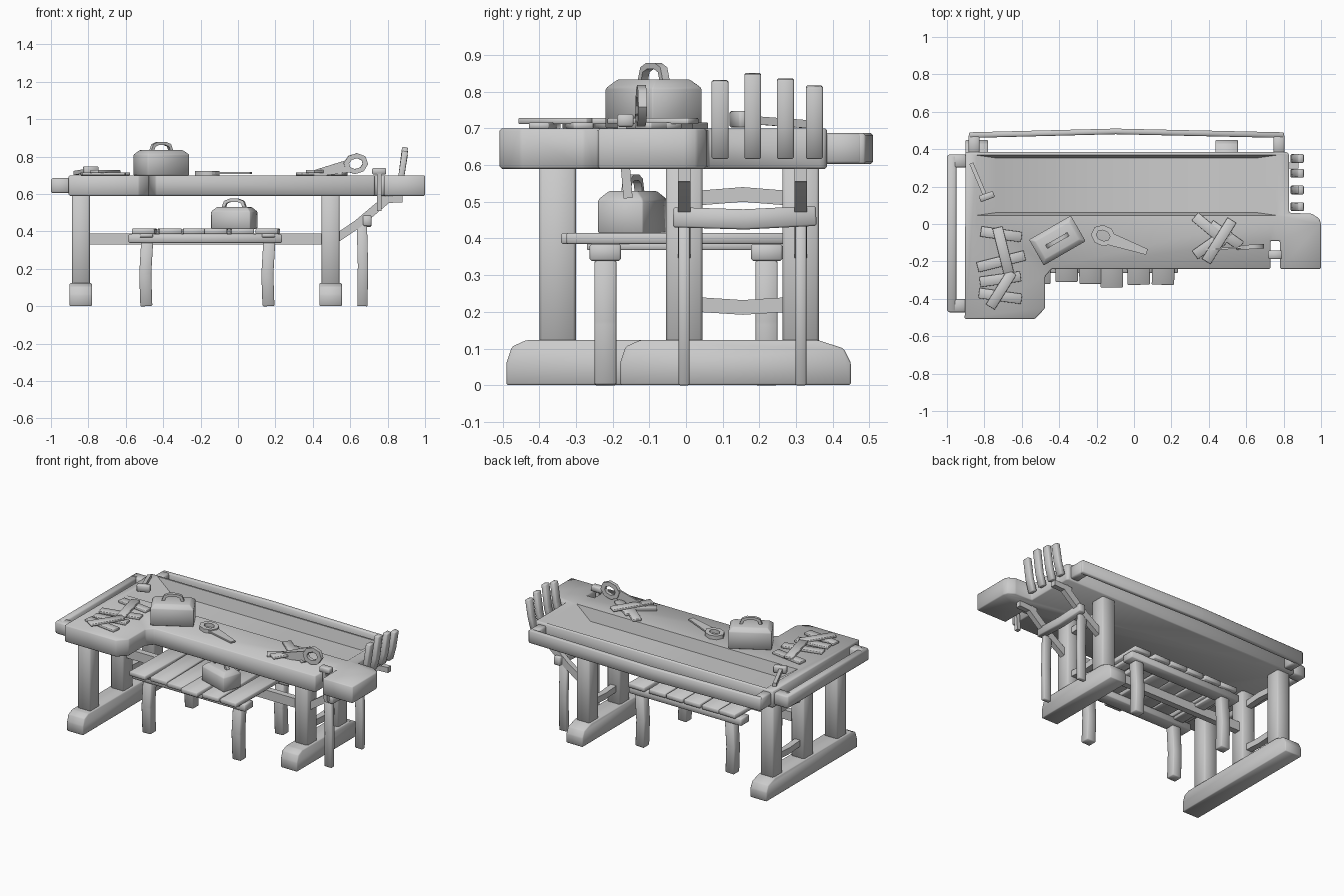
import bpy, bmesh, math
from mathutils import Vector, Matrix

if "Cube" in bpy.data.objects:
    bpy.data.objects.remove(bpy.data.objects["Cube"])


def finish(name, bm, bevel=0.0):
    bmesh.ops.recalc_face_normals(bm, faces=bm.faces[:])
    if bevel:
        bmesh.ops.bevel(bm, geom=bm.edges[:], offset=bevel, segments=1, affect='EDGES')
    me = bpy.data.meshes.new(name)
    bm.to_mesh(me)
    bm.free()
    ob = bpy.data.objects.new(name, me)
    bpy.context.collection.objects.link(ob)
    return ob


def loft(name, loops, mat=Matrix(), bevel=0.0, closed=False):
    """Skin a list of point loops, capped unless the loops form a closed ring."""
    bm = bmesh.new()
    rings = [[bm.verts.new(p) for p in loop] for loop in loops]
    for A, B in zip(rings, rings[1:] + (rings[:1] if closed else [])):
        for j in range(len(A)):
            k = (j + 1) % len(A)
            bm.faces.new((A[j], A[k], B[k], B[j]))
    if not closed:
        bm.faces.new(rings[0])
        bm.faces.new(rings[-1])
    bm.transform(mat)
    return finish(name, bm, bevel)


def box(name, c, s, rz=0, bevel=0.0):
    bm = bmesh.new()
    bmesh.ops.create_cube(bm, size=1)
    bm.transform(Matrix.Translation(c) @ Matrix.Rotation(math.radians(rz), 4, 'Z') @ Matrix.Diagonal((*s, 1)))
    return finish(name, bm, bevel)


def prism(name, pts, depth, mat=Matrix(), bevel=0.0):
    """Extrude a local XY outline along local Z, then place it."""
    return loft(name, [[(x, y, z) for x, y in pts] for z in (0, depth)], mat, bevel)


def rect(sx, sy, z, cx=0, cy=0):
    return [(cx + sx / 2 * u, cy + sy / 2 * v, z) for u, v in ((-1, -1), (1, -1), (1, 1), (-1, 1))]


def sweep(name, path, w, h, normal, closed=False, mat=Matrix(), bevel=0.0):
    """Rectangular bar along a path: w in the path plane, h along the normal."""
    P = [Vector(p) for p in path]
    n, N = Vector(normal).normalized(), len(path)
    loops = []
    for i, p in enumerate(P):
        a = P[i - 1] if (i or closed) else p
        b = P[(i + 1) % N] if (i < N - 1 or closed) else p
        d1, d2 = (p - a).normalized(), (b - p).normalized()
        side = (d1 + d2).normalized().cross(n).normalized()
        ref = (d2 if d2.length else d1).cross(n).normalized()
        k = w / 2 / max(0.4, side.dot(ref))
        loops.append([p + side * k * u + n * h / 2 * v for u, v in ((-1, -1), (1, -1), (1, 1), (-1, 1))])
    return loft(name, loops, mat, bevel, closed)


def axes(x, y, z, loc):
    return Matrix.Translation(loc) @ Matrix((x, y, z)).transposed().to_4x4()


# worktop with a front-left wing, slotted right jaw and sunken tray
outline = [(-.9, .385), (.82, .385), (.83, .37), (.83, .06), (.95, .055), (.99, .03), (1, 0),
           (1, -.24), (.78, -.24), (.78, -.09), (.73, -.09), (.73, -.24), (-.44, -.24),
           (-.475, -.28), (-.475, -.45), (-.53, -.508), (-.905, -.508)]
top = prism("worktop", outline, .11, Matrix.Translation((0, 0, .59)), .006)
cutter = loft("tray_cutter", [rect(1.38, .29, .622, -.04, .207), rect(1.66, .33, .72, -.04, .207)])
cutter.hide_render = True
m = top.modifiers.new("tray", 'BOOLEAN')
m.operation, m.object, m.solver = 'DIFFERENCE', cutter, 'EXACT'
bpy.context.view_layer.objects.active = top
bpy.ops.object.modifier_apply(modifier=m.name)
bpy.data.objects.remove(cutter)

# back rail and left rail on short arms
sweep("back_rail", [(-.882, .475, .645), (-.1, .495, .645), (.802, .475, .645)], .03, .084, (0, 0, 1), bevel=.006)
for x in (-.855, .775):
    box("back_rail_arm", (x, .425, .645), (.06, .11, .084), bevel=.008)
box("left_rail", (-.975, -.05, .645), (.05, .84, .08), bevel=.008)
for y in (.337, -.437):
    box("left_rail_arm", (-.945, y, .645), (.1, .07, .08), bevel=.008)

# sled feet, legs and side rungs
for x, y0, legs in ((-.84, -.49, (-.35, -.005, .313)), (.495, -.18, (-.005, .313))):
    prof = [(y0, 0), (y0, .06), (y0 + .015, .105), (y0 + .055, .123), (.36, .123),
            (.43, .1), (.45, .06), (.45, 0)]
    prism("foot", prof, .12, axes((0, 1, 0), (0, 0, 1), (1, 0, 0), (x - .06, 0, 0)), .005)
    for y in legs:
        box("leg", (x, y, .36), (.095, .1, .49), bevel=.008)
    for z in (.22, .51):
        sweep("side_rung", [(x, .03, z), (x, .155, z - .008 if z < .4 else z + .01), (x, .28, z)],
              .04, .04, (1, 0, 0))
box("long_stretcher", (-.17, -.005, .36), (1.26, .04, .06))

# low slatted bench
for y in (-.22, .22):
    box("bench_beam", (-.175, y, .362), (.82, .085, .046), bevel=.005)
    for x in (-.49, .163):
        sweep("bench_leg", [(x, y, 0), (x - .006, y, .17), (x + .004, y, .34)], .064, .06, (0, 1, 0), bevel=.005)
for x in (-.49, .163):
    box("bench_cross_beam", (x, -.005, .379), (.07, .53, .022), bevel=.003)
for i, (x, e) in enumerate(((-.5, -.32), (-.365, -.31), (-.235, -.32), (-.115, -.34), (.02, -.325), (.16, -.325))):
    box("bench_slat", (x, (e + .28) / 2, .4), (.12, .28 - e, .03), rz=(-1.5, 1, .5, -.7, 1, -1)[i], bevel=.004)

# right side prop frame: thin posts, bowed crossbar, diagonal braces
for y in (-.005, .313):
    sweep("prop_post", [(.665, y, 0), (.668, y, .22), (.662, y, .44)], .055, .03, (0, 1, 0), bevel=.004)
    sweep("diagonal_brace", [(.53, y, .365), (.64, y, .44), (.8, y, .575)], .045, .034, (0, 1, 0))
    sweep("brace_foot", [(.75, y, .567), (.88, y, .573)], .035, .034, (0, 1, 0))
sweep("prop_crossbar", [(.69, -.035, .458), (.69, .16, .452), (.69, .355, .462)], .055, .045, (1, 0, 0), bevel=.005)

# chisel row on the right edge
for y, z in ((.093, .83), (.182, .85), (.271, .835), (.35, .815)):
    sweep("chisel", [(.852, y, .62), (.874, y, .7), (.893, y, z)], .032, .046, (0, 1, 0), bevel=.004)


# toolboxes with sloped shoulders and arched handles
def toolbox(loc, L, W, H, rz):
    M = Matrix.Translation(loc) @ Matrix.Rotation(math.radians(rz), 4, 'Z')
    c = .024
    loft("toolbox", [rect(L, W, 0), rect(L, W, H - c), rect(L - 2 * c, W - 2 * c, H)], M, .004)
    arch = [(-.06, 0, H - .005), (-.048, 0, H + .026), (-.022, 0, H + .036),
            (.022, 0, H + .036), (.048, 0, H + .026), (.06, 0, H - .005)]
    sweep("toolbox_handle", arch, .017, .022, (0, 1, 0), mat=M)


toolbox((-.41, -.088, .7), .258, .158, .134, 30)
toolbox((-.02, -.145, .414), .22, .13, .116, -18)


# hand saws: octagonal grip ring and tapering blade
def saw(M):
    ring = [(.052 * math.cos(a * math.pi / 4 + .3), .042 * math.sin(a * math.pi / 4 + .3), 0) for a in range(8)]
    sweep("saw_grip", ring, .026, .024, (0, 0, 1), closed=True, mat=M)
    prism("saw_blade", [(.04, -.038), (.25, -.018), (.25, .014), (.04, .03)], .01,
          M @ Matrix.Translation((0, 0, -.005)))


saw(Matrix.Translation((-.165, -.062, .712)) @ Matrix.Rotation(math.radians(-20), 4, 'Z'))
x = Vector((-.965, -.06, -.22)).normalized()
z = x.cross(Vector((0, 0, 1))).normalized()
saw(axes(x, z.cross(x), z, (.63, -.122, .762)))

# hammers: one on the worktop, one hanging in the jaw slot
sweep("hammer_handle", [(-.87, .325, .712), (-.795, .15, .725)], .022, .022, (0, 0, 1))
box("hammer_head", (-.787, .147, .725), (.08, .035, .045), rz=20, bevel=.005)
sweep("hanging_hammer_handle", [(.755, -.158, .51), (.755, -.175, .71)], .025, .025, (1, 0, 0))
box("hanging_hammer_head", (.755, -.165, .722), (.075, .045, .035), bevel=.005)

# loose planks: x, y, height, length, angle
planks = [(-.71, -.055, .708, .22, -8), (-.71, -.2, .708, .26, 14), (-.715, -.295, .708, .22, 8),
          (-.715, -.385, .708, .23, -8), (-.7, -.14, .72, .25, -76), (-.71, -.35, .72, .22, 58),
          (.41, -.03, .708, .22, -40), (.42, -.1, .708, .23, 35), (.49, -.06, .708, .2, -35),
          (.455, -.09, .72, .26, 58)]
for x, y, z, l, a in planks:
    box("loose_plank", (x, y, z), (l, .055, .016), rz=a, bevel=.002)

# smooth shading with sharp edges kept
bpy.ops.object.select_all(action='SELECT')
bpy.ops.object.shade_smooth_by_angle(angle=math.radians(50))
